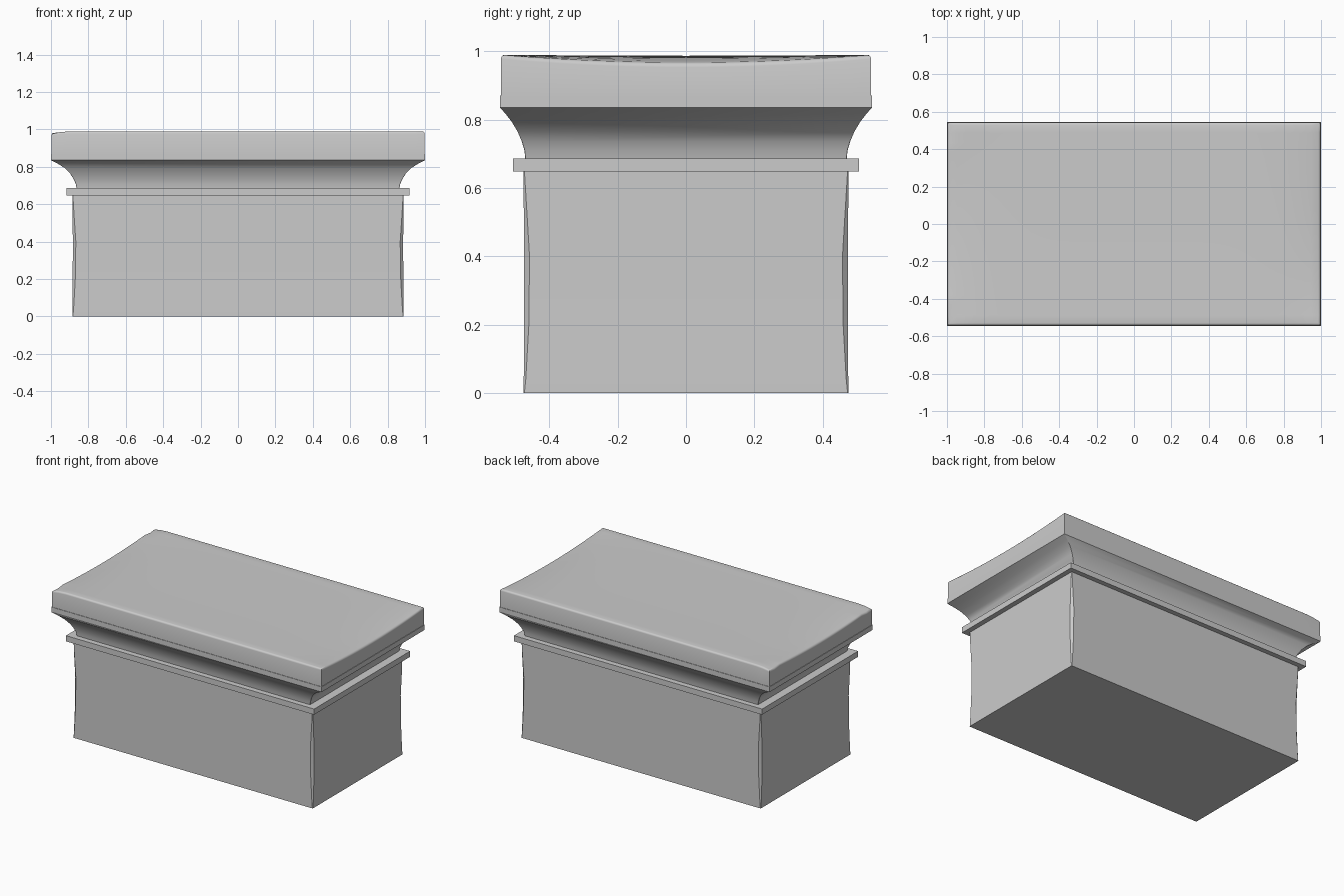
import bpy, bmesh
from mathutils import Vector

if "Cube" in bpy.data.objects:
    bpy.data.objects.remove(bpy.data.objects["Cube"])


def finish(bm, name):
    bmesh.ops.recalc_face_normals(bm, faces=bm.faces)
    mesh = bpy.data.meshes.new(name)
    bm.to_mesh(mesh)
    bm.free()
    obj = bpy.data.objects.new(name, mesh)
    bpy.context.collection.objects.link(obj)
    bpy.context.view_layer.objects.active = obj
    obj.select_set(True)
    bpy.ops.object.shade_smooth_by_angle(angle=0.6)
    obj.select_set(False)
    return obj


def stack(name, profile):
    """Loft rectangular rings (half x, half y, z, corner wear), capped."""
    bm = bmesh.new()
    rings = []
    for hx, hy, z, c in profile:
        pts = []
        for sx, sy in ((1, 1), (-1, 1), (-1, -1), (1, -1)):
            a = (sx * hx, sy * (hy - c), z)
            b = (sx * (hx - c), sy * hy, z)
            pts += [a, b] if sx * sy > 0 else [b, a]
        rings.append([bm.verts.new(p) for p in pts])
    for lo, hi in zip(rings, rings[1:]):
        for i in range(8):
            j = (i + 1) % 8
            bm.faces.new((lo[i], lo[j], hi[j], hi[i]))
    bm.faces.new(rings[0][::-1])
    bm.faces.new(rings[-1])
    return finish(bm, name)


# Main block, with slightly worn vertical corners
stack("body_block", [(0.885, 0.475, 0, 0.002), (0.885, 0.475, 0.04, 0.006),
                     (0.884, 0.474, 0.2, 0.014), (0.883, 0.474, 0.4, 0.016),
                     (0.885, 0.475, 0.55, 0.008), (0.885, 0.475, 0.65, 0.002)])

# Thin projecting band
stack("lower_band", [(0.918, 0.507, 0.648, 0.001), (0.918, 0.507, 0.686, 0.001)])

# Concave moulding ending in a vertical lip
stack("cove_moulding", [(0.861, 0.470, 0.68, 0.001), (0.868, 0.473, 0.71, 0.001),
                        (0.880, 0.481, 0.737, 0.001), (0.898, 0.493, 0.765, 0.001),
                        (0.928, 0.511, 0.795, 0.001), (0.965, 0.529, 0.818, 0.001),
                        (1.0, 0.545, 0.836, 0.001), (1.0, 0.545, 0.87, 0.001)])

# Top slab with softened rim and ends worn down in the middle
HX, HY, Z0, Z1 = 0.997, 0.542, 0.865, 0.99
bm = bmesh.new()
bmesh.ops.create_grid(bm, x_segments=40, y_segments=20, size=1)
for v in bm.verts:
    v.co = Vector((v.co.x * HX, v.co.y * HY, Z1))
rim = [e for e in bm.edges if e.is_boundary]
ext = bmesh.ops.extrude_edge_only(bm, edges=rim)
for v in [g for g in ext["geom"] if isinstance(g, bmesh.types.BMVert)]:
    v.co.z = Z0
bmesh.ops.contextual_create(bm, geom=[e for e in bm.edges if e.is_boundary])
bmesh.ops.bevel(bm, geom=rim, offset=0.012, segments=3, profile=0.5, affect="EDGES")
for v in bm.verts:
    if v.co.z > 0.95:
        x, y = v.co.x, v.co.y / HY
        v.co.z -= 0.022 * abs(x) ** 8 * max(0, 1 - y * y) + 0.003 * (1 - y * y)
        # extra wear on the two left corners
        if x < -0.93 and abs(y) > 0.85:
            v.co.z -= 0.012 * (-x - 0.93) / 0.07
finish(bm, "top_slab")
